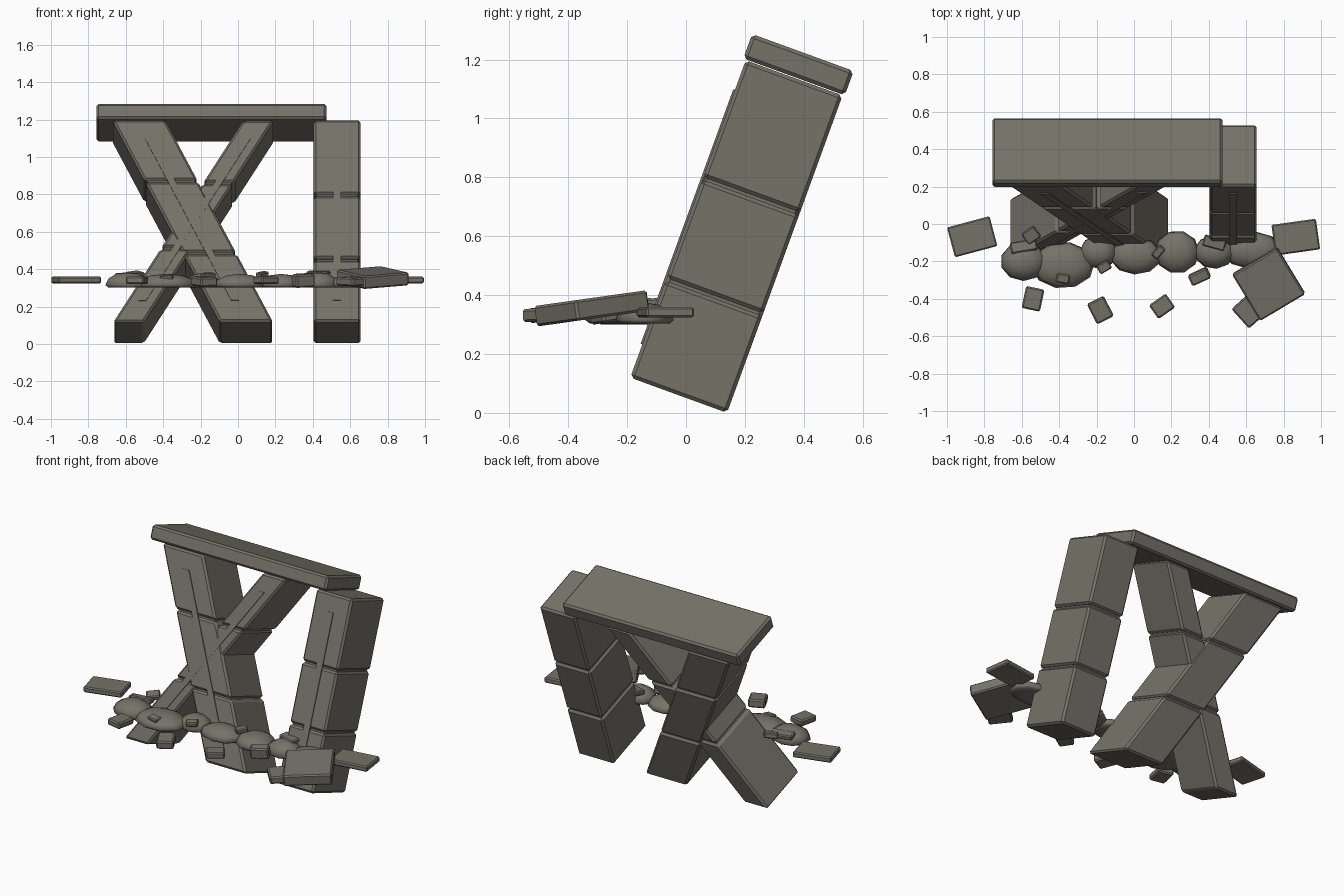
import bpy, bmesh, math
from mathutils import Matrix, Vector

if "Cube" in bpy.data.objects:
    bpy.data.objects.remove(bpy.data.objects["Cube"])

stone = bpy.data.materials.new("weathered grey stone")
stone.diffuse_color = (0.18, 0.17, 0.14, 1)
stone.use_nodes = True
stone.node_tree.nodes["Principled BSDF"].inputs["Base Color"].default_value = stone.diffuse_color

# The whole gateway leans back by 20 degrees
LEAN = Matrix.Translation((0, -0.025, 0.06)) @ Matrix.Rotation(math.radians(-20), 4, 'X')


def finish(name, bm, matrix, bevel=0.0):
    mesh = bpy.data.meshes.new(name)
    bmesh.ops.recalc_face_normals(bm, faces=bm.faces)
    bm.to_mesh(mesh)
    bm.free()
    mesh.materials.append(stone)
    mesh.transform(matrix)
    ob = bpy.data.objects.new(name, mesh)
    bpy.context.collection.objects.link(ob)
    if bevel:
        mod = ob.modifiers.new("worn edges", 'BEVEL')
        mod.width = bevel
        mod.segments = 1
    return ob


def sheared(name, x_at, width, y0, y1, z0, z1, bevel):
    """Box with level ends whose centre follows x_at(height)."""
    bm = bmesh.new()
    bmesh.ops.create_cube(bm, size=1)
    for v in bm.verts:
        z = z0 if v.co.z < 0 else z1
        v.co = Vector((x_at(z) + v.co.x * width, y0 if v.co.y < 0 else y1, z))
    return finish(name, bm, LEAN, bevel)


def column(name, x_bottom, x_top, width, depth, joints):
    """Three stacked blocks with a raised strip down the front."""
    top = 1.147
    def x_at(z):
        return x_bottom + (x_top - x_bottom) * z / top
    cuts = [0] + joints + [top]
    for i in range(3):
        lo = cuts[i] + (0.005 if i else 0)
        hi = cuts[i + 1] - (0.005 if i < 2 else 0)
        sheared(f"{name}_block_{i + 1}", x_at, width, -depth / 2, depth / 2, lo, hi, 0.012)
    # core hidden inside the joints
    sheared(name + "_core", x_at, width - 0.03, -depth / 2 + 0.015, depth / 2 - 0.015, 0.05, 1.1, 0)
    sheared(name + "_strip", x_at, 0.042, -depth / 2 - 0.006, -depth / 2 + 0.003, 0.12, 1.04, 0)


column("right_pillar", 0.53, 0.53, 0.25, 0.35, [0.355, 0.72])
column("wide_leaning_beam", 0.045, -0.53, 0.285, 0.35, [0.39, 0.80])
column("narrow_leaning_beam", -0.585, 0.11, 0.165, 0.34, [0.42, 0.79])

# Lintel
sheared("lintel", lambda z: -0.142, 1.23, -0.185, 0.182, 1.15, 1.238, 0.012)


# Broken slabs and chips: x, y, z, size x, size y, thickness, turn, tilt
def slab(name, x, y, z, sx, sy, sz, turn, tilt=0):
    bm = bmesh.new()
    bmesh.ops.create_cube(bm, size=1)
    m = (Matrix.Translation((x, y, z)) @ Matrix.Rotation(math.radians(tilt), 4, 'X')
         @ Matrix.Rotation(math.radians(turn), 4, 'Z') @ Matrix.Diagonal((sx, sy, sz, 1)))
    finish(name, bm, m, min(0.008, sz * 0.2))


slab("large_slab", 0.72, -0.32, 0.355, 0.28, 0.29, 0.07, 31, 8)
slab("propping_slab", 0.62, -0.46, 0.335, 0.14, 0.14, 0.045, 42, 3)
slab("left_slab", -0.865, -0.068, 0.342, 0.235, 0.165, 0.035, 15)
slab("right_slab", 0.865, -0.07, 0.342, 0.24, 0.165, 0.035, 8)

chips = [
    (-0.54, -0.40, 0.34, 0.10, 0.12, 0.04, -12, 0),
    (-0.18, -0.46, 0.335, 0.10, 0.12, 0.05, 27, 4),
    (0.15, -0.44, 0.34, 0.11, 0.09, 0.04, 35, 0),
    (0.35, -0.28, 0.34, 0.11, 0.06, 0.07, 25, 8),
    (-0.55, -0.06, 0.37, 0.08, 0.07, 0.03, 35, 12),
    (-0.59, -0.12, 0.36, 0.14, 0.06, 0.03, 10, -10),
    (-0.38, -0.29, 0.355, 0.07, 0.05, 0.03, -10, 10),
    (-0.16, -0.23, 0.365, 0.07, 0.05, 0.03, 30, 8),
    (0.13, -0.15, 0.37, 0.07, 0.04, 0.03, 50, 10),
    (0.43, -0.10, 0.375, 0.12, 0.06, 0.03, -15, 5),
]
for i, c in enumerate(chips):
    slab(f"stone_chip_{i + 1}", *c)

# Low rubble mounds with flattened undersides: x, y, radius x, radius y, height
mounds = [(-0.59, -0.20, 0.125, 0.105, 0.07), (-0.38, -0.22, 0.17, 0.125, 0.06),
          (-0.19, -0.15, 0.10, 0.09, 0.065), (0.01, -0.17, 0.14, 0.10, 0.06),
          (0.23, -0.15, 0.12, 0.115, 0.06), (0.43, -0.15, 0.11, 0.09, 0.07),
          (0.63, -0.14, 0.16, 0.10, 0.06)]
for i, (x, y, rx, ry, h) in enumerate(mounds):
    bm = bmesh.new()
    bmesh.ops.create_uvsphere(bm, u_segments=10, v_segments=6, radius=1)
    for v in bm.verts:
        v.co.z = max(v.co.z, -0.2)
    m = (Matrix.Translation((x, y, 0.315)) @ Matrix.Rotation(i * 0.4, 4, 'Z').to_3x3().to_4x4()
         @ Matrix.Diagonal((1, 1, 1, 1)))
    m = Matrix.Translation((x, y, 0.315)) @ Matrix.Diagonal((rx, ry, h, 1)) @ Matrix.Rotation(i * 0.4, 4, 'Z')
    ob = finish(f"rubble_mound_{i + 1}", bm, m)
    ob.data.shade_smooth()
